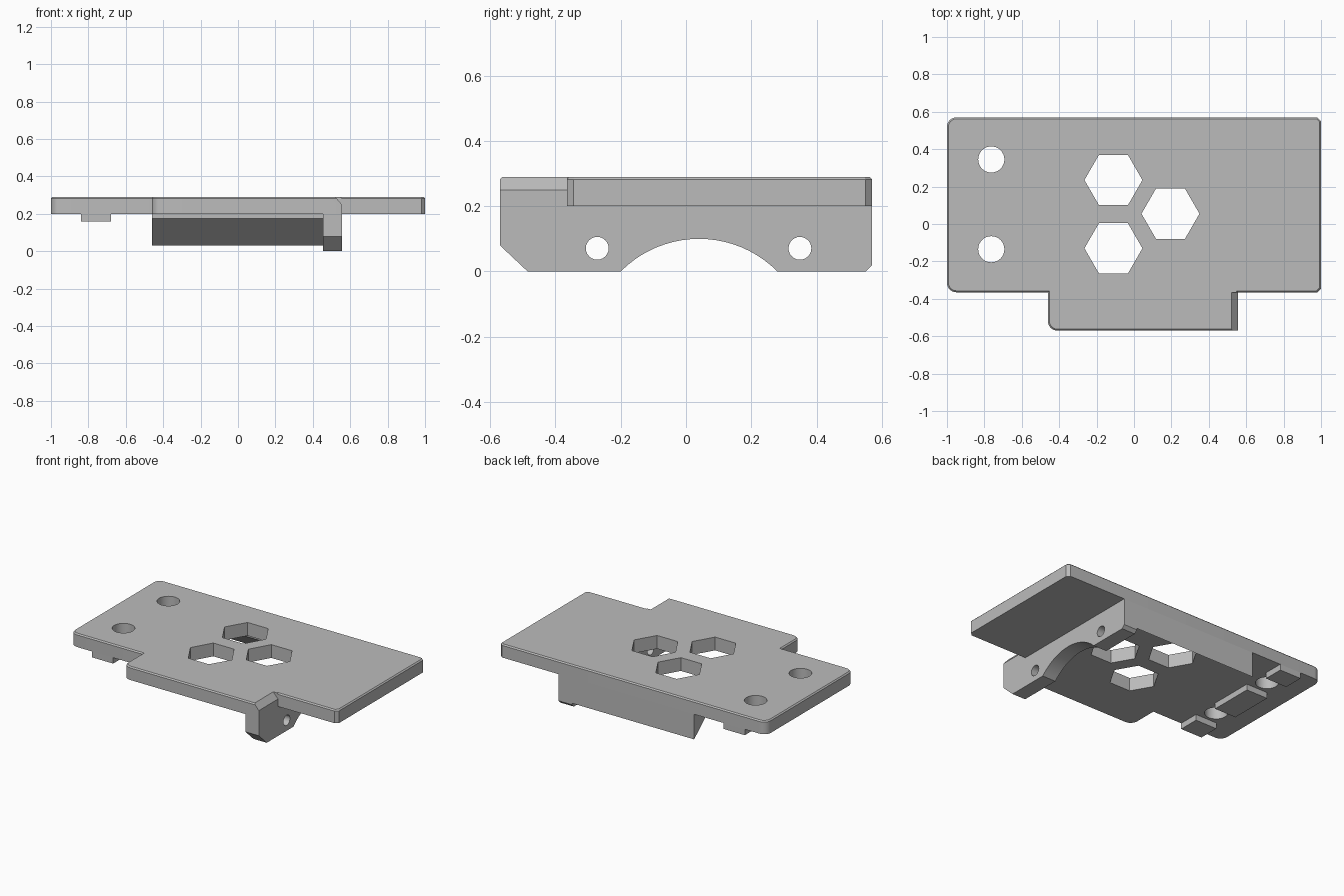
import bpy
import bmesh
from math import sin, cos, pi, radians
from mathutils import Vector

if "Cube" in bpy.data.objects:
    bpy.data.objects.remove(bpy.data.objects["Cube"])

grey = bpy.data.materials.new("plain grey")
grey.use_nodes = True
colour = (0.5, 0.5, 0.5, 1)
grey.diffuse_color = colour
grey.node_tree.nodes["Principled BSDF"].inputs["Base Color"].default_value = colour


def prism(name, points, lo, hi, axis="z", top_bevel=0):
    """Extrude a closed outline along z (points are x, y) or x (points are y, z)."""
    place = (lambda p: (p[0], p[1], lo)) if axis == "z" else (lambda p: (lo, p[0], p[1]))
    step = Vector((0, 0, hi - lo)) if axis == "z" else Vector((hi - lo, 0, 0))
    bm = bmesh.new()
    base = bm.faces.new([bm.verts.new(place(p)) for p in points])
    cap = bmesh.ops.extrude_face_region(bm, geom=[base], use_keep_orig=True)["geom"]
    moved = [g for g in cap if isinstance(g, bmesh.types.BMVert)]
    bmesh.ops.translate(bm, verts=moved, vec=step)
    bmesh.ops.recalc_face_normals(bm, faces=bm.faces)
    if top_bevel:
        rim = [e for e in bm.edges if all(v in moved for v in e.verts)]
        bmesh.ops.bevel(bm, geom=rim, offset=top_bevel, segments=1, affect="EDGES")
    mesh = bpy.data.meshes.new(name)
    bm.to_mesh(mesh)
    bm.free()
    mesh.materials.append(grey)
    obj = bpy.data.objects.new(name, mesh)
    bpy.context.collection.objects.link(obj)
    return obj


def ring(cx, cy, r, n):
    return [(cx + r * cos(2 * pi * i / n), cy + r * sin(2 * pi * i / n)) for i in range(n)]


def rounded(corners):
    """Outline whose corners (x, y, radius, segments) are rounded or chamfered."""
    out = []
    for i, (x, y, r, seg) in enumerate(corners):
        p = Vector((x, y))
        if not r:
            out.append((x, y))
            continue
        a = (Vector(corners[i - 1][:2]) - p).normalized() * r
        b = (Vector(corners[(i + 1) % len(corners)][:2]) - p).normalized() * r
        for k in range(seg + 1):
            t = pi / 2 * k / seg
            out.append(tuple(p + a * (1 - sin(t)) + b * (1 - cos(t))))
    return out


def cut(target, cutter):
    mod = target.modifiers.new("cut", "BOOLEAN")
    mod.operation = "DIFFERENCE"
    mod.solver = "EXACT"
    mod.object = cutter
    bpy.context.view_layer.objects.active = target
    bpy.ops.object.modifier_apply(modifier=mod.name)
    bpy.data.objects.remove(cutter)


BACK, FRONT, TAB = 0.57, -0.365, -0.57
UNDER, TOP = 0.2, 0.29
WALL_IN, WALL_OUT, TAB_LEFT = 0.455, 0.555, -0.46

# Top plate with the front tab
plate = prism("top_plate", rounded([
    (-1, FRONT, 0.05, 6), (TAB_LEFT, FRONT, 0, 0), (TAB_LEFT, TAB, 0.05, 6),
    (WALL_OUT, TAB, 0, 0), (WALL_OUT, FRONT, 0, 0), (1, FRONT, 0.02, 1),
    (1, BACK, 0.02, 1), (-1, BACK, 0.05, 6)]), UNDER, TOP, top_bevel=0.008)

# Sloped edge along the outer side of the tab
slope = prism("slope_cutter", [(0.52, TOP), (0.5, 0.31), (0.6, 0.31), (0.6, 0.2), (WALL_OUT, 0.25)],
              0, 1)
for v in slope.data.vertices:
    x, z, depth = v.co
    v.co = (x, -0.7 + depth * (FRONT + 0.7), z)
bm = bmesh.new()
bm.from_mesh(slope.data)
bmesh.ops.recalc_face_normals(bm, faces=bm.faces)
bm.to_mesh(slope.data)
bm.free()
cut(plate, slope)

# Hexagonal windows and round mounting holes
for cx, cy in [(-0.11, 0.235), (0.195, 0.055), (-0.11, -0.13)]:
    cut(plate, prism("window_cutter", ring(cx, cy, 0.155, 6), 0.1, 0.4))
HOLES = (-0.135, 0.345)
for cy in HOLES:
    cut(plate, prism("hole_cutter", ring(-0.763, cy, 0.07, 32), 0.1, 0.4))

# Side wall with an arch and two screw holes
arch_r, arch_z = 0.338, -0.238
half = radians(45.2)
arch = [(0.04 + arch_r * sin(half * k / 10), max(0, arch_z + arch_r * cos(half * k / 10)))
        for k in range(10, -11, -1)]
wall = prism("side_wall", [(TAB, UNDER), (TAB, 0.08), (-0.485, 0)] + arch[::-1]
             + [(0.55, 0), (BACK, 0.02), (BACK, UNDER)], WALL_IN, WALL_OUT, axis="x")
for cy in (-0.272, 0.349):
    cut(wall, prism("screw_cutter", ring(cy, 0.071, 0.035, 24), 0.4, 0.6, axis="x"))

# Wedge-shaped rear wall
prism("rear_wedge", [(BACK, UNDER), (BACK, 0.03), (0.4, 0.175), (0.4, UNDER)],
      TAB_LEFT, WALL_IN, axis="x")

# Spacer pads on either side of the mounting holes
gap = 0.09
stops = [FRONT, HOLES[0] - gap, HOLES[0] + gap, HOLES[1] - gap, HOLES[1] + gap, BACK]
for name, y0, y1 in zip(("front_pad", "middle_pad", "rear_pad"), stops[::2], stops[1::2]):
    prism(name, [(-0.84, y0), (-0.68, y0), (-0.68, y1), (-0.84, y1)], 0.16, UNDER)

# Smooth the round holes and corners, keep other edges sharp
bpy.ops.object.select_all(action="DESELECT")
for obj in (plate, wall):
    obj.select_set(True)
bpy.context.view_layer.objects.active = plate
bpy.ops.object.shade_smooth_by_angle(angle=radians(30))
